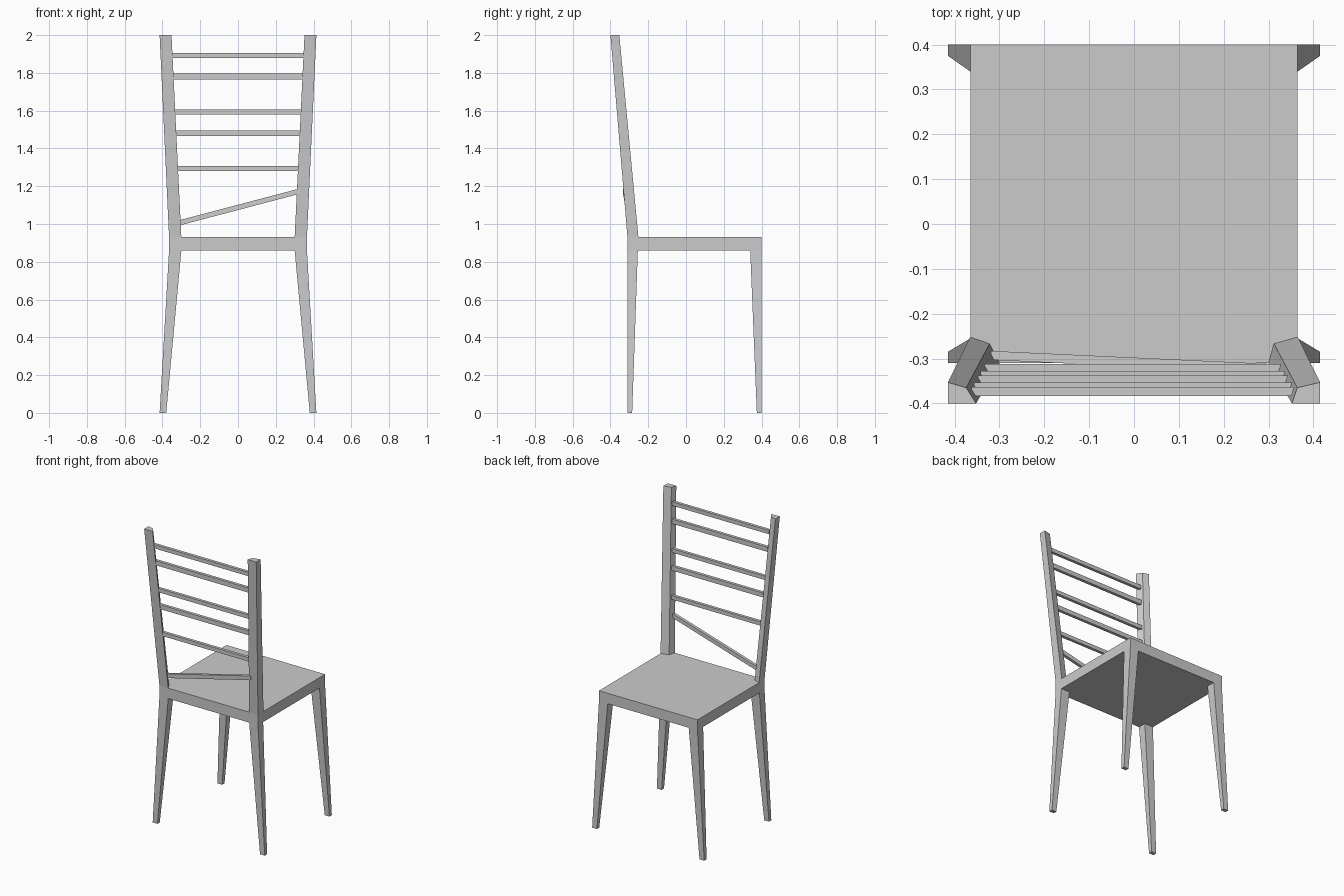
import bpy, bmesh

if "Cube" in bpy.data.objects:
    bpy.data.objects.remove(bpy.data.objects["Cube"])


def loft(name, lower, upper):
    """Solid between two matching rings of 3D points."""
    bm = bmesh.new()
    a = [bm.verts.new(p) for p in lower]
    b = [bm.verts.new(p) for p in upper]
    n = len(a)
    bm.faces.new(a[::-1])
    bm.faces.new(b)
    for i in range(n):
        j = (i + 1) % n
        bm.faces.new((a[i], a[j], b[j], b[i]))
    bmesh.ops.recalc_face_normals(bm, faces=bm.faces)
    mesh = bpy.data.meshes.new(name)
    bm.to_mesh(mesh)
    bm.free()
    obj = bpy.data.objects.new(name, mesh)
    bpy.context.collection.objects.link(obj)
    return obj


def rect(x0, x1, y0, y1, z):
    return [(x0, y0, z), (x1, y0, z), (x1, y1, z), (x0, y1, z)]


SEAT_LOW, SEAT_TOP = 0.86, 0.93

# Seat slab
loft("seat", rect(-0.365, 0.365, -0.31, 0.40, SEAT_LOW),
     rect(-0.365, 0.365, -0.31, 0.40, SEAT_TOP))

for side, s in (("left", -1), ("right", 1)):
    # Tapered, outward-splayed legs
    for name, foot_y, top_y in (("backrest_leg", (-0.31, -0.285), (-0.31, -0.255)),
                                ("outer_leg", (0.375, 0.40), (0.34, 0.40))):
        loft(f"{name}_{side}",
             rect(s * 0.38, s * 0.415, *foot_y, 0),
             rect(s * 0.30, s * 0.365, *top_y, SEAT_LOW))
    # Leaning backrest posts with a bevelled inner corner
    inner = 0.01 if s < 0 else 0
    loft(f"post_{side}",
         [(s * 0.365, -0.31, SEAT_TOP), (s * 0.30, -0.31, SEAT_TOP),
          (s * (0.312 + inner), -0.267, SEAT_TOP), (s * 0.365, -0.252, SEAT_TOP)],
         [(s * 0.415, -0.40, 2), (s * 0.352, -0.40, 2),
          (s * (0.364 + inner), -0.365, 2), (s * 0.415, -0.353, 2)])


def rail_end(x_sign, z, height, y):
    """Cross-section of a rail where it enters a post."""
    x = x_sign * (0.315 + 0.049 * (z - SEAT_TOP))
    h = height / 2
    return [(x, y - 0.011, z - h), (x, y + 0.009, z - h),
            (x, y + 0.009, z + h), (x, y - 0.011, z + h)]


# Level backrest rails following the lean of the posts
for i, (z, height) in enumerate(((1.293, 0.026), (1.480, 0.030), (1.593, 0.026),
                                 (1.780, 0.031), (1.893, 0.026))):
    y = -0.321 - 0.085 * (z - 1.293)
    loft(f"rail_{i + 1}", rail_end(-1, z, height, y), rail_end(1, z, height, y))

# Slipped, slanting lowest rail
loft("slanted_rail", rail_end(-1, 1.004, 0.028, -0.292),
     rail_end(1, 1.174, 0.028, -0.322))
